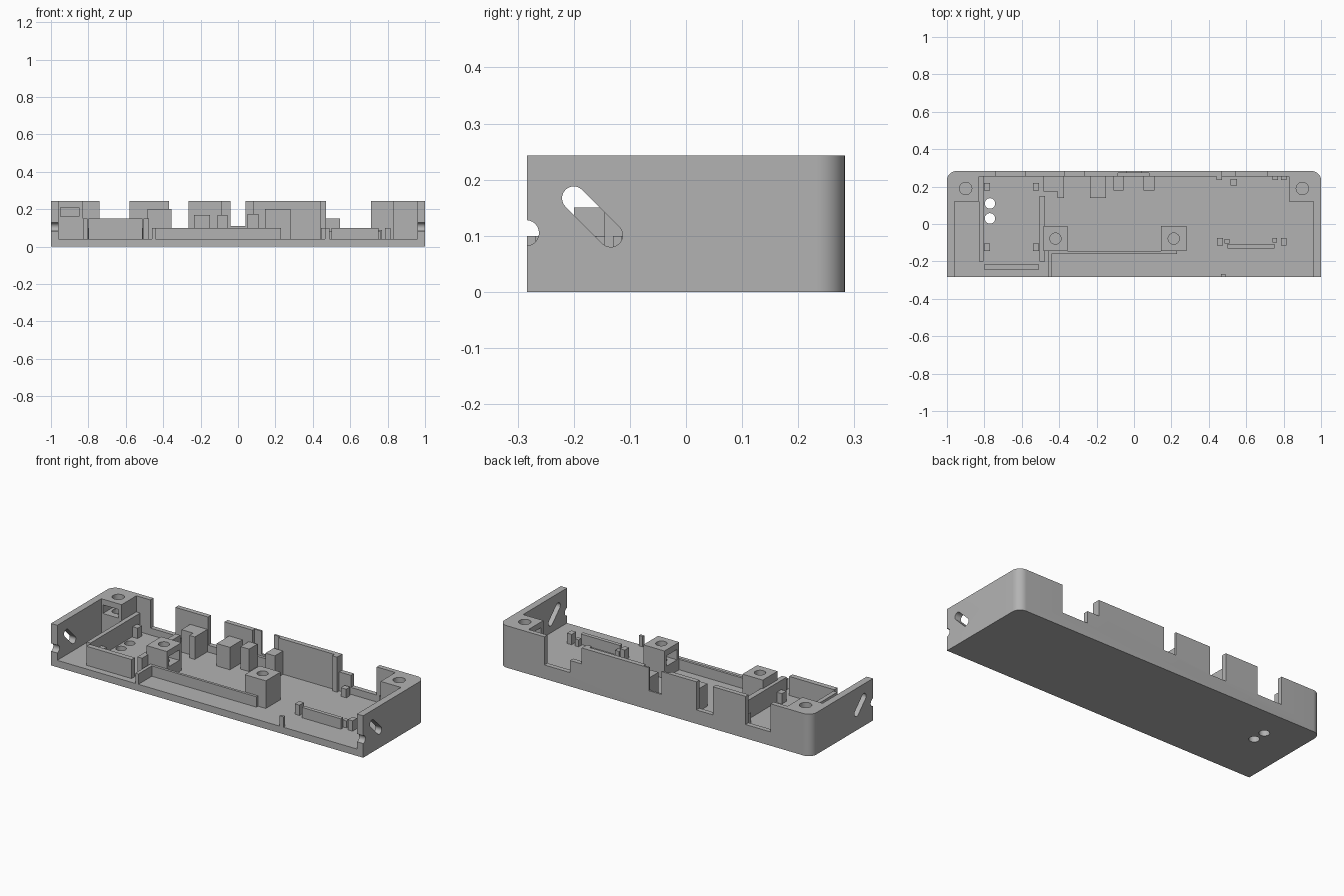
import bpy, bmesh, math

if "Cube" in bpy.data.objects:
    bpy.data.objects.remove(bpy.data.objects["Cube"])

grey = bpy.data.materials.new("light_grey_plastic")
grey.diffuse_color = (0.45, 0.45, 0.45, 1)
grey.use_nodes = True
grey.node_tree.nodes["Principled BSDF"].inputs["Base Color"].default_value = grey.diffuse_color


def prism(name, pts, lo, hi, axis="z"):
    """Extrude a flat outline along z or x."""
    bm = bmesh.new()
    place = (lambda p, h: (p[0], p[1], h)) if axis == "z" else (lambda p, h: (h, p[0], p[1]))
    a = [bm.verts.new(place(p, lo)) for p in pts]
    b = [bm.verts.new(place(p, hi)) for p in pts]
    n = len(pts)
    bm.faces.new(a[::-1])
    bm.faces.new(b)
    for i in range(n):
        bm.faces.new((a[i], a[(i + 1) % n], b[(i + 1) % n], b[i]))
    bmesh.ops.recalc_face_normals(bm, faces=bm.faces)
    me = bpy.data.meshes.new(name)
    bm.to_mesh(me)
    bm.free()
    me.materials.append(grey)
    ob = bpy.data.objects.new(name, me)
    bpy.context.collection.objects.link(ob)
    return ob


def box(name, x0, x1, y0, y1, z0, z1):
    return prism(name, [(x0, y0), (x1, y0), (x1, y1), (x0, y1)], z0, z1)


def arc(cx, cy, r, a0, a1, n):
    return [(cx + r * math.cos(math.radians(a0 + (a1 - a0) * i / n)),
             cy + r * math.sin(math.radians(a0 + (a1 - a0) * i / n))) for i in range(n + 1)]


def circle(cx, cy, r):
    return arc(cx, cy, r, 0, 345, 23)


def cut(ob, *cutters):
    """Subtract cutters, then remove them."""
    bpy.context.view_layer.objects.active = ob
    for c in cutters:
        m = ob.modifiers.new("cut", "BOOLEAN")
        m.operation, m.solver, m.object = "DIFFERENCE", "EXACT", c
        bpy.ops.object.modifier_apply(modifier=m.name)
        bpy.data.objects.remove(c)


def smooth(ob):
    bpy.ops.object.select_all(action="DESELECT")
    ob.select_set(True)
    bpy.context.view_layer.objects.active = ob
    bpy.ops.object.shade_smooth_by_angle(angle=math.radians(30))


TOP, FLOOR, BACK = 0.243, 0.04, 0.283

# case shell: rounded rear corners, open front, thick rear corner blocks
R = 0.05
shell = prism("case_shell", [(-1, -BACK), (1, -BACK)] + arc(1 - R, BACK - R, R, 0, 90, 12)
              + arc(-1 + R, BACK - R, R, 90, 180, 12), 0, TOP)
cut(shell, prism("cavity", [(-.96, -.3), (.96, -.3), (.96, .12), (.83, .12), (.83, .255),
                            (-.83, .255), (-.83, .12), (-.96, .12)], FLOOR, .3))

# connector openings in the rear wall
for x0, x1, z in [(-.74, -.58, .08), (-.37, -.265, .08), (-.04, .04, .11),
                  (.545, .71, .08), (.47, .56, .15)]:
    cut(shell, box("opening", x0, x1, .24, .3, z, .3))
# shallow pocket inside the rear wall around the middle connector
cut(shell, box("pocket", -.085, .08, .24, .272, .1, .3))

# diagonal strap slots and front notches through both side walls
slot = arc(-.2, .167, .021, 45, 225, 12) + arc(-.134, .101, .021, 225, 405, 12)
for s in (-1, 1):
    lo, hi = sorted((s * .94, s * 1.02))
    cut(shell, prism("slot", slot, lo, hi, "x"),
        prism("notch", circle(-BACK - .002, .105, .023), lo, hi, "x"))

# corner screw holes with nut pockets, and two floor holes
for s in (-1, 1):
    cut(shell, prism("screw_hole", circle(s * .9, .19, .033), .13, .3))
cut(shell, box("nut_pocket", -.95, -.85, .1, .24, .16, .21),
    box("nut_pocket", .82, .95, .14, .24, .16, .21))
for y in (.03, .11):
    cut(shell, prism("floor_hole", circle(-.77, y, .028), -.1, .1))
smooth(shell)

# two screw bosses with side nut pockets facing each other
for name, x0, x1, sx0, sx1 in [("left_boss", -.485, -.355, -.46, -.3),
                               ("right_boss", .145, .28, .1, .255)]:
    boss = box(name, x0, x1, -.145, -.01, FLOOR - .002, .2)
    cut(boss, prism("screw_hole", circle((x0 + x1) / 2, -.078, .03), .09, .3),
        box("nut_pocket", sx0, sx1, -.125, -.03, .105, .165))
    smooth(boss)

# fences, guide posts and supports: x0, x1, y0, y1, top
parts = {
    "tray_front_fence": [(-.8, -.51, -.245, -.215, .15)],
    "tray_side_fence": [(-.83, -.805, -.2, .255, .15), (-.505, -.475, -.2, .15, .15)],
    "tray_post": [(x - .016, x + .016, y - .02, y + .02, z)
                  for x in (-.785, -.525) for y, z in ((.2, .1), (-.125, .1))],
    "battery_fence": [(-.44, .23, -.16, -.145, .1), (-.46, -.44, -.283, -.145, .1)],
    "rear_support": [(-.485, -.41, .175, .256, .17), (-.41, -.375, .14, .256, .17),
                     (-.235, -.15, .14, .256, .17)],
    "connector_support": [(-.11, -.055, .18, .256, .17), (.05, .11, .18, .256, .175)],
    "board_ridge": [(.5, .75, -.13, -.108, .1)],
    "board_post": [(.445, .475, -.115, -.075, .1), (.785, .815, -.115, -.075, .1),
                   (.485, .51, -.105, -.08, .08), (.74, .765, -.1, -.075, .08),
                   (.515, .55, .205, .24, .09), (.74, .77, .235, .256, .09),
                   (.785, .815, .235, .256, .09)],
    "wall_end_post": [(.44, .47, .235, .256, TOP)],
    "front_nub": [(.465, .49, -.283, -.268, .1)],
}
for name, items in parts.items():
    for x0, x1, y0, y1, z in items:
        box(name, x0, x1, y0, y1, FLOOR - .002, z)
